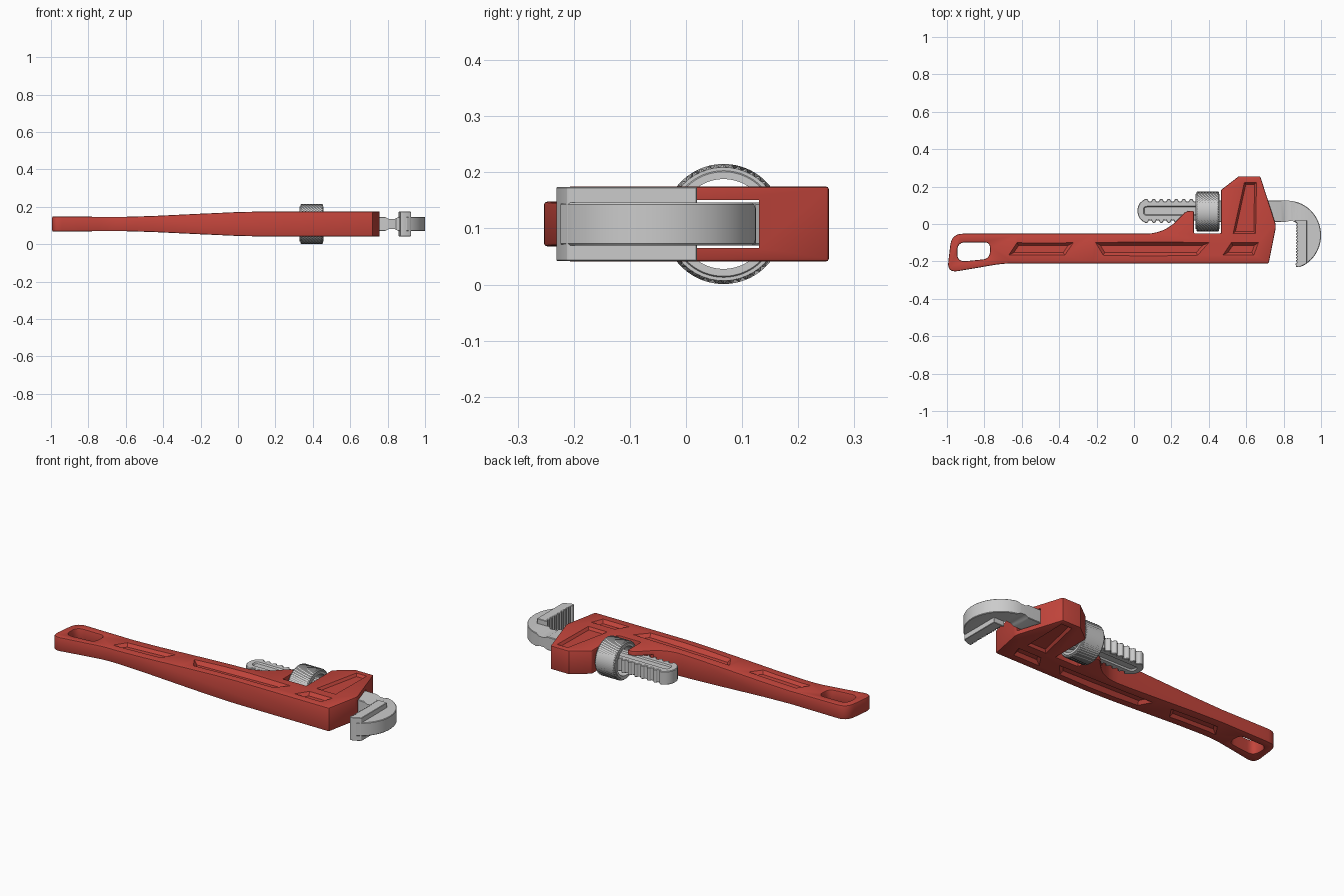
import bpy, bmesh
from math import sin, cos, pi, radians
from mathutils import Vector

if "Cube" in bpy.data.objects:
    bpy.data.objects.remove(bpy.data.objects["Cube"])

Z = 0.108  # mid plane height


def make(name, verts, faces):
    bm = bmesh.new()
    vs = [bm.verts.new(v) for v in verts]
    for f in faces:
        bm.faces.new([vs[i] for i in f])
    bmesh.ops.recalc_face_normals(bm, faces=bm.faces)
    me = bpy.data.meshes.new(name)
    bm.to_mesh(me)
    bm.free()
    ob = bpy.data.objects.new(name, me)
    bpy.context.collection.objects.link(ob)
    return ob


def bridge(name, a, b):
    """Closed solid between two matching loops."""
    n = len(a)
    faces = [list(range(n)), list(range(n, 2 * n))]
    faces += [[i, (i + 1) % n, n + (i + 1) % n, n + i] for i in range(n)]
    return make(name, a + b, faces)


def prism(name, pts, half):
    return bridge(name, [(x, y, Z - half) for x, y in pts], [(x, y, Z + half) for x, y in pts])


def rounded(pts, n=6):
    """Round each corner (x, y, cut distance)."""
    out = []
    for i, (x, y, t) in enumerate(pts):
        p = Vector((x, y))
        if t == 0:
            out.append((x, y))
            continue
        a = p + (Vector(pts[i - 1][:2]) - p).normalized() * t
        b = p + (Vector(pts[(i + 1) % len(pts)][:2]) - p).normalized() * t
        for k in range(n + 1):
            u = k / n
            q = a * (1 - u) ** 2 + p * 2 * u * (1 - u) + b * u * u
            out.append((q.x, q.y))
    return out


def apply(ob, mod):
    bpy.context.view_layer.objects.active = ob
    bpy.ops.object.modifier_apply(modifier=mod.name)


def boolean(ob, cutter, op='DIFFERENCE'):
    m = ob.modifiers.new("cut", 'BOOLEAN')
    m.object, m.operation, m.solver = cutter, op, 'EXACT'
    apply(ob, m)
    bpy.data.objects.remove(cutter)


def bevel(ob, width, seg=2):
    m = ob.modifiers.new("edge", 'BEVEL')
    m.width, m.segments, m.limit_method, m.angle_limit = width, seg, 'ANGLE', radians(40)
    m.use_clamp_overlap = False
    apply(ob, m)


def offset(pts, d):
    """Grow a counter-clockwise polygon by d."""
    out = []
    for i, p in enumerate(pts):
        p = Vector(p)
        e1 = (p - Vector(pts[i - 1])).normalized()
        e2 = (Vector(pts[(i + 1) % len(pts)]) - p).normalized()
        n1, n2 = Vector((e1.y, -e1.x)), Vector((e2.y, -e2.x))
        out.append(p + (n1 + n2) * (d / (1 + n1.dot(n2))))
    return out


# handle half thickness along x
SIDE = [(-1.1, .041), (-.83, .039), (-.62, .038), (-.45, .043), (-.22, .054),
        (-.02, .063), (.13, .067), (.9, .067)]


def half_at(x):
    for (x0, h0), (x1, h1) in zip(SIDE, SIDE[1:]):
        if x0 <= x <= x1:
            return h0 + (h1 - h0) * (x - x0) / (x1 - x0)


def pockets(ob, pts, depth, inset, half=half_at):
    """Sloped recess on both flat sides."""
    e = .012
    top, low = offset(pts, inset * e / depth), offset(pts, -inset)
    for s in (-1, 1):
        hs = [half(p[0]) for p in pts]
        a = [(p.x, p.y, Z + s * (h + e)) for p, h in zip(top, hs)]
        b = [(p.x, p.y, Z + s * (h - depth)) for p, h in zip(low, hs)]
        boolean(ob, bridge("pocket_cutter", a, b))


# handle and housing
body = prism("handle_body", rounded([
    (-1.0, -.262, .06), (-.70, -.211, .05), (.72, -.211, 0), (.76, -.01, .02),
    (.675, .255, 0), (.56, .255, 0), (.465, .182, 0), (.465, -.05, 0), (.32, -.05, 0),
    (.32, .07, 0), (.28, .07, .02), (.16, -.052, .1), (-.975, -.052, .06)]), .2)
outline = SIDE + [(x, -h) for x, h in reversed(SIDE)]
boolean(body, bridge("side_cutter", [(x, -.4, Z + h) for x, h in outline],
                     [(x, .4, Z + h) for x, h in outline]), 'INTERSECT')
# hanging hole
boolean(body, prism("hole_cutter", rounded([
    (-.945, -.203, .045), (-.77, -.186, .04), (-.77, -.098, .03), (-.945, -.098, .045)]), .3))
bevel(body, .006)
# shank channel
boolean(body, prism("channel_cutter", [(.1, -.002), (.9, -.002), (.9, .13), (.1, .13)], .043))
# side recesses
pockets(body, [(-.67, -.167), (-.37, -.167), (-.325, -.1), (-.625, -.1)], .017, .015)
pockets(body, [(-.165, -.167), (.34, -.167), (.40, -.1), (-.205, -.1)], .018, .015)
pockets(body, [(.475, -.167), (.64, -.167), (.665, -.1), (.52, -.1)], .018, .015)
pockets(body, [(.53, -.05), (.65, -.05), (.655, .222), (.59, .222)], .014, .01)
paint = bpy.data.materials.new("red_paint")
paint.diffuse_color = (.55, .06, .045, 1)
paint.use_nodes = True
paint.node_tree.nodes["Principled BSDF"].inputs["Base Color"].default_value = paint.diffuse_color
body.data.materials.append(paint)

# hook jaw with threaded shank
low, high = [], []
for i in range(9):
    for dx, d in ((0, 0), (.012, 0), (.02, .014), (.032, .014)):
        x = .06 + .04 * i + dx
        low.append((x, .006 + d))
        high.append((x, .134 - d))
hook = [(.82 + .18 * cos(a), -.06 + .185 * sin(a))
        for a in [radians(-63 + 153 * k / 24) for k in range(25)]]
nose = [(.06 - .042 * sin(pi * k / 8), .07 + .058 * cos(pi * k / 8)) for k in range(1, 8)]
jaw = prism("hook_jaw", low + [(.43, .01), (.80, .01), (.845, .018), (.877, 0), (.877, -.21)]
            + hook + [(.43, .125)] + high[::-1] + nose, .038)
bevel(jaw, .003, 1)
# shank grooves and neck
flat = lambda x: .038
pockets(jaw, rounded([(.05, .045, .02), (.45, .045, .02), (.45, .095, .02), (.05, .095, .02)], 4),
        .008, .005, flat)
pockets(jaw, [(.785, -.2), (.86, -.2), (.86, .2), (.785, .2)], .011, .022, flat)

# wide toothed jaw plate
teeth = []
for i in range(14):
    y = .0 - .0158 * i
    teeth += [(.873, y), (.864, y - .005)]
plate = prism("jaw_teeth", [(.858, .02)] + teeth + [(.866, -.23), (.885, -.231), (.925, -.211), (.925, .02)], .066)
bevel(plate, .002, 1)

# knurled adjusting nut
N, ROWS = 96, 14
rows = [(.330, .080, 0), (.330, .093, 0), (.333, .095, 0), (.333, .101, 0)]
rows += [(.338 + .112 * j / ROWS, .1035, .0035 * (1 if j % 2 else -1)) for j in range(ROWS + 1)]
rows += [(.455, .101, 0), (.455, .095, 0), (.458, .093, 0), (.458, .080, 0)]
verts, faces = [], []
for j, (x, r, k) in enumerate(rows):
    for i in range(N):
        a, rr = 2 * pi * i / N, r + (k if i % 2 else -k)
        verts.append((x, .067 + rr * cos(a), Z + rr * sin(a)))
        j2, i2 = (j + 1) % len(rows), (i + 1) % N
        faces.append((j * N + i, j * N + i2, j2 * N + i2, j2 * N + i))
nut = make("adjusting_nut", verts, faces)

# shading
bpy.ops.object.select_all(action='DESELECT')
for ob in (body, jaw, plate, nut):
    ob.select_set(True)
bpy.context.view_layer.objects.active = body
bpy.ops.object.shade_smooth_by_angle(angle=radians(30))
